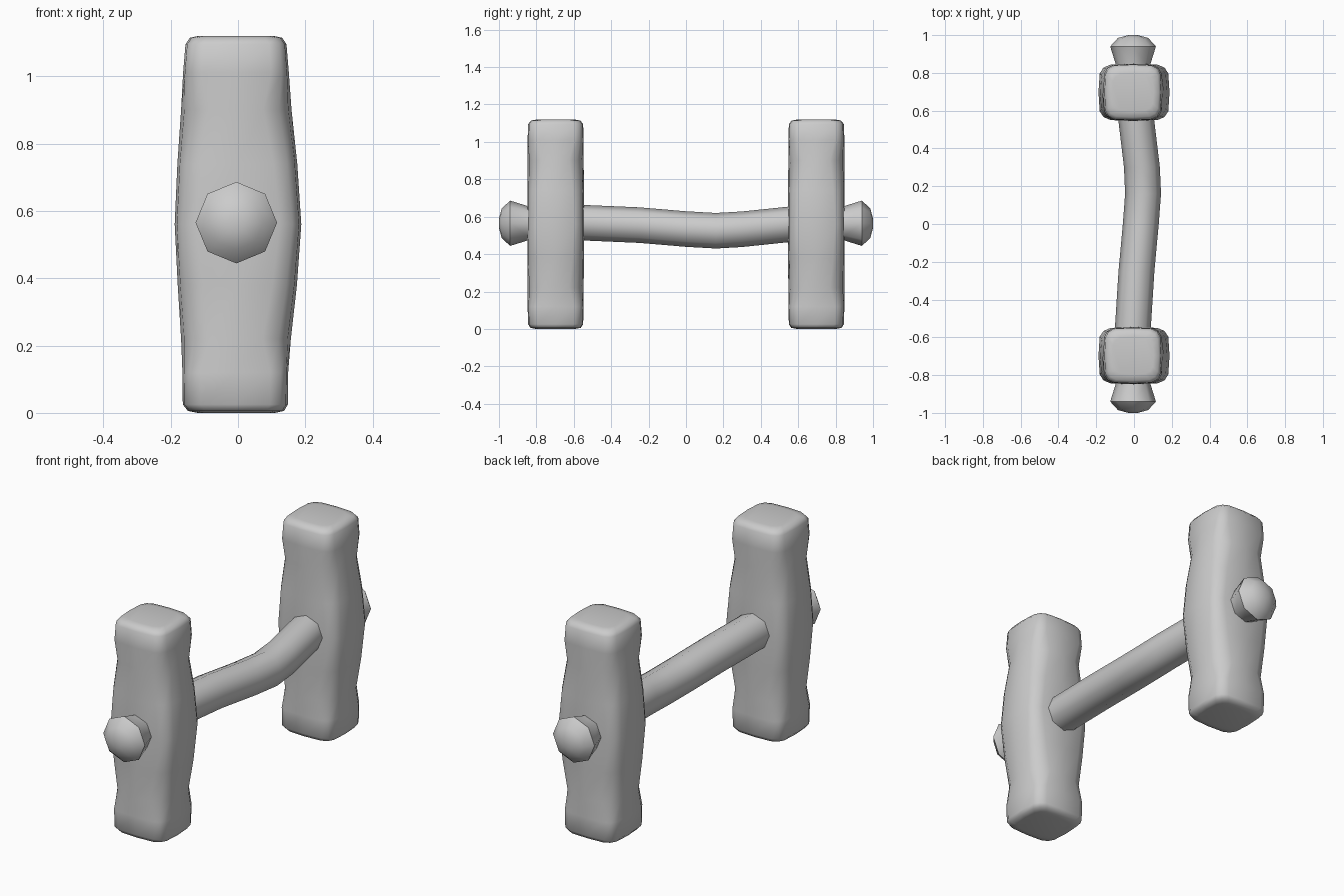
import bpy, bmesh, math
from mathutils import Vector

if "Cube" in bpy.data.objects:
    bpy.data.objects.remove(bpy.data.objects["Cube"])


def loft(name, rings):
    """Skin a list of equal-length point rings and cap both ends."""
    bm = bmesh.new()
    loops = [[bm.verts.new(p) for p in ring] for ring in rings]
    n = len(loops[0])
    for a, b in zip(loops, loops[1:]):
        for i in range(n):
            j = (i + 1) % n
            bm.faces.new((a[i], a[j], b[j], b[i]))
    bm.faces.new(loops[0])
    bm.faces.new(loops[-1])
    bmesh.ops.recalc_face_normals(bm, faces=bm.faces)
    mesh = bpy.data.meshes.new(name)
    bm.to_mesh(mesh)
    bm.free()
    obj = bpy.data.objects.new(name, mesh)
    bpy.context.collection.objects.link(obj)
    bpy.ops.object.select_all(action='DESELECT')
    obj.select_set(True)
    bpy.context.view_layer.objects.active = obj
    bpy.ops.object.shade_smooth_by_angle(angle=math.radians(50))
    return obj


def squircle(cx, cy, z, a, b, power, sides=16):
    """Horizontal rounded-square section; higher power is squarer."""
    pts = []
    for i in range(sides):
        t = 2 * math.pi * i / sides
        c, s = math.cos(t), math.sin(t)
        pts.append(Vector((cx + a * math.copysign(abs(c) ** (2 / power), c),
                           cy + b * math.copysign(abs(s) ** (2 / power), s), z)))
    return pts


def disc(x, y, z, r, sides=8):
    """Octagonal section facing along y."""
    return [Vector((x + r * math.cos(2 * math.pi * i / sides), y,
                    z + r * math.sin(2 * math.pi * i / sides)))
            for i in range(sides)]


# Carved posts: x offset, height, half width, half depth, squareness
POST = [(-.005, 0.0, .115, .105, 3.6), (-.006, .006, .143, .135, 4.2),
        (-.008, .025, .156, .147, 4.6), (-.008, .12, .157, .150, 4.6),
        (-.006, .22, .163, .150, 2.7), (-.002, .38, .177, .151, 3.6),
        (0, .56, .188, .152, 4.6), (-.002, .74, .178, .151, 3.8),
        (-.005, .90, .164, .150, 2.7), (-.006, 1.01, .157, .150, 4.6),
        (-.006, 1.095, .150, .147, 4.6), (-.006, 1.114, .137, .132, 4.2),
        (-.006, 1.12, .110, .100, 3.6)]
for name, cy in (("front_post", -.697), ("back_post", .697)):
    loft(name, [squircle(cx, cy, z, a, b, p) for cx, z, a, b, p in POST])

# Gently bent crossbar running between the posts
BAR = [(-.007, -.75, .568), (-.006, -.55, .568), (.013, -.25, .555),
       (.036, 0, .534), (.048, .16, .525), (.042, .30, .533),
       (.012, .55, .559), (-.005, .75, .565)]
loft("crossbar", [disc(x, y, z, .095) for x, y, z in BAR])

# Flared octagonal end knobs: distance from centre, radius
KNOB = [(.78, .088), (.85, .093), (.94, .121), (.985, .080), (1.0, .025)]
for name, side in (("front_knob", -1), ("back_knob", 1)):
    loft(name, [disc(-.005, side * y, .565, r) for y, r in KNOB])
